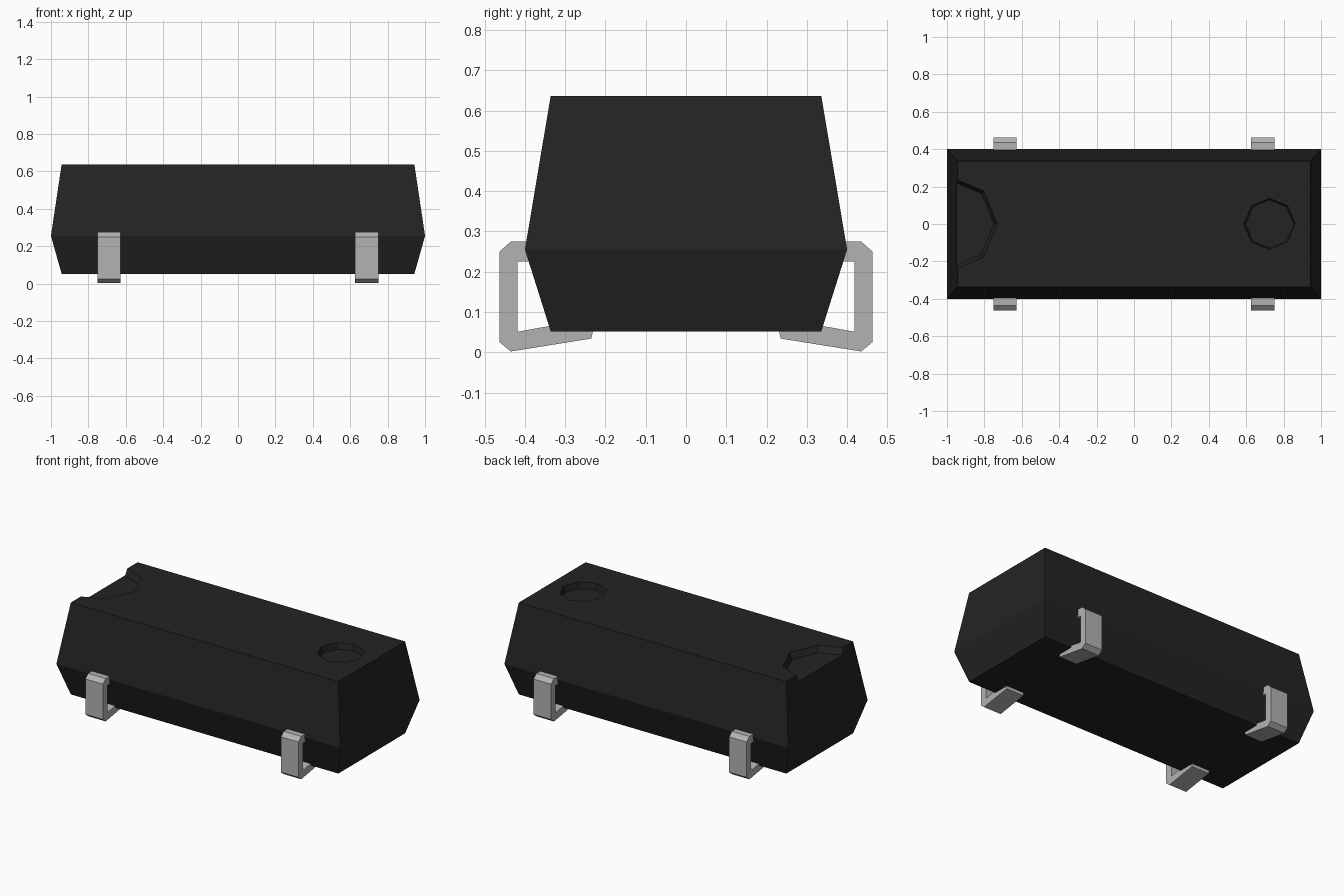
import bpy, bmesh, math

if "Cube" in bpy.data.objects:
    bpy.data.objects.remove(bpy.data.objects["Cube"])


def material(name, rgb):
    m = bpy.data.materials.new(name)
    m.diffuse_color = (*rgb, 1)
    m.use_nodes = True
    m.node_tree.nodes["Principled BSDF"].inputs["Base Color"].default_value = m.diffuse_color
    return m


BLACK = material("black plastic", (0.017, 0.017, 0.017))
METAL = material("grey metal", (0.45, 0.45, 0.45))


def finish(name, bm, mat):
    bmesh.ops.recalc_face_normals(bm, faces=bm.faces)
    mesh = bpy.data.meshes.new(name)
    bm.to_mesh(mesh)
    bm.free()
    mesh.materials.append(mat)
    ob = bpy.data.objects.new(name, mesh)
    bpy.context.collection.objects.link(ob)
    return ob


# Body: three stacked rectangles, widest at the mould line
bm = bmesh.new()
rings = []
for x, y, z in [(0.943, 0.336, 0.052), (1.0, 0.4, 0.255), (0.943, 0.336, 0.637)]:
    rings.append([bm.verts.new((sx * x, sy * y, z))
                  for sx, sy in [(-1, -1), (1, -1), (1, 1), (-1, 1)]])
bm.faces.new(rings[0])
bm.faces.new(rings[2])
for low, high in zip(rings, rings[1:]):
    for i in range(4):
        j = (i + 1) % 4
        bm.faces.new([low[i], low[j], high[j], high[i]])
body = finish("body", bm, BLACK)


# Shallow tapered eight-sided recesses: end notch and round dimple
def recess(name, x, radius, taper, depth=0.04):
    bm = bmesh.new()
    rings = [[bm.verts.new((x + r * math.cos(i * math.pi / 4),
                            r * math.sin(i * math.pi / 4), z)) for i in range(8)]
             for r, z in [(radius - taper, 0.637 - depth), (radius + taper, 0.637 + depth)]]
    bm.faces.new(rings[0])
    bm.faces.new(rings[1])
    for i in range(8):
        j = (i + 1) % 8
        bm.faces.new([rings[0][i], rings[0][j], rings[1][j], rings[1][i]])
    cutter = finish(name, bm, BLACK)
    cutter.hide_render = True
    cutter.hide_set(True)
    mod = body.modifiers.new(name, 'BOOLEAN')
    mod.operation = 'DIFFERENCE'
    mod.solver = 'EXACT'
    mod.object = cutter


recess("notch_cutter", -0.98, 0.25, 0.018)
recess("dimple_cutter", 0.725, 0.137, 0.008)

# Bent pins: one C-shaped profile, extruded along x
PIN = [(0.36, 0.275), (0.435, 0.275), (0.463, 0.25), (0.463, 0.025), (0.435, 0.002),
       (0.235, 0.034), (0.228, 0.068), (0.24, 0.083), (0.418, 0.051), (0.418, 0.225),
       (0.36, 0.225)]
for end, x in [("left", -0.69), ("right", 0.688)]:
    for side, s in [("front", -1), ("back", 1)]:
        bm = bmesh.new()
        face = bm.faces.new([bm.verts.new((x - 0.062, s * y, z)) for y, z in PIN])
        new = bmesh.ops.extrude_face_region(bm, geom=[face])["geom"]
        bmesh.ops.translate(bm, vec=(0.124, 0, 0),
                            verts=[v for v in new if isinstance(v, bmesh.types.BMVert)])
        finish(f"pin_{end}_{side}", bm, METAL)
